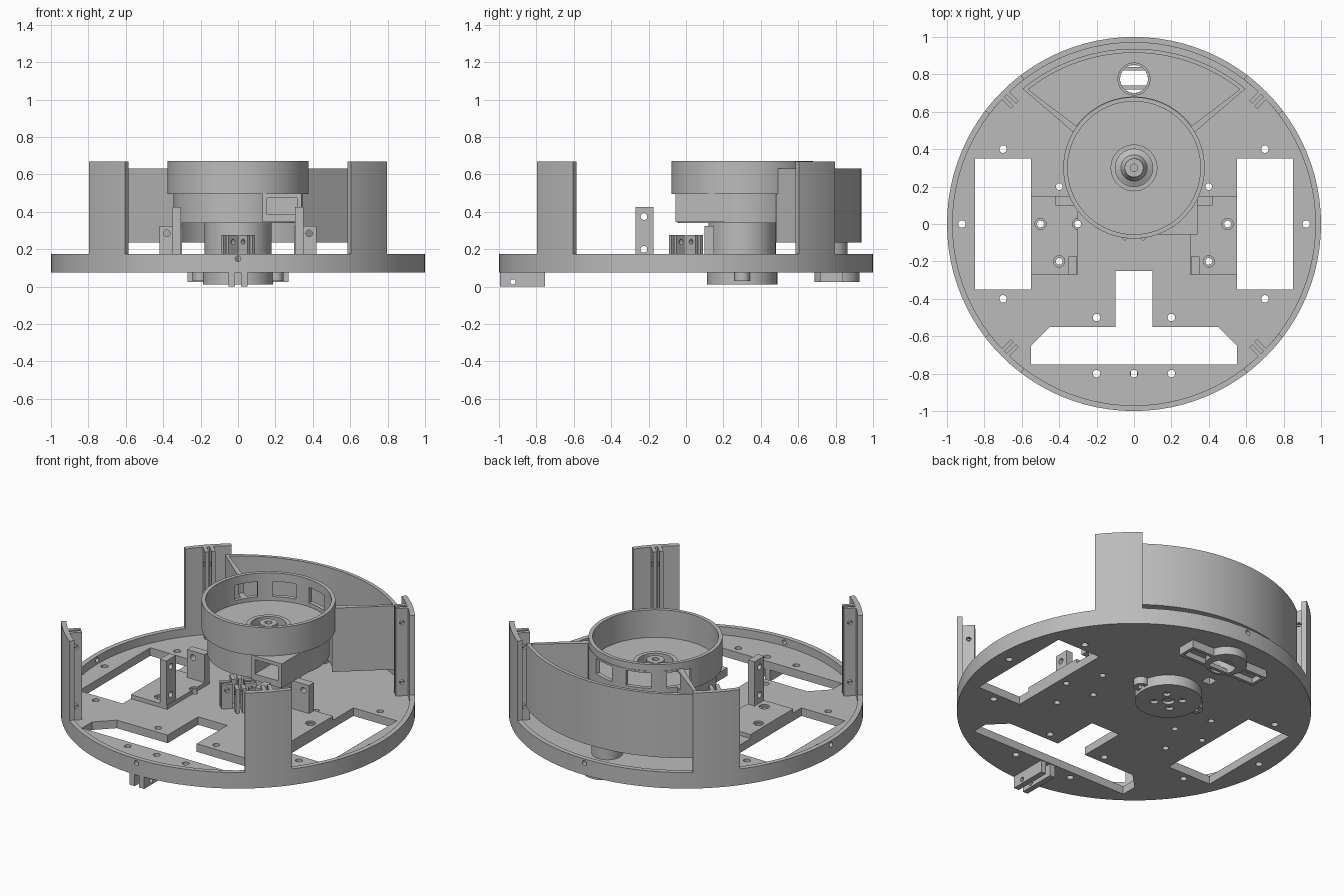
import bpy, bmesh, math
from mathutils import Vector, Matrix

if "Cube" in bpy.data.objects:
    bpy.data.objects.remove(bpy.data.objects["Cube"])

grey = bpy.data.materials.new("light_grey")
grey.use_nodes = True
grey.diffuse_color = (0.5, 0.5, 0.5, 1)
grey.node_tree.nodes["Principled BSDF"].inputs["Base Color"].default_value = (0.5, 0.5, 0.5, 1)


def finish(name, bm):
    bmesh.ops.remove_doubles(bm, verts=bm.verts, dist=1e-5)
    bmesh.ops.recalc_face_normals(bm, faces=bm.faces)
    mesh = bpy.data.meshes.new(name)
    bm.to_mesh(mesh)
    bm.free()
    mesh.materials.append(grey)
    obj = bpy.data.objects.new(name, mesh)
    bpy.context.collection.objects.link(obj)
    return obj


def prism(name, pts, z0, z1):
    """Extrude a plan outline between two heights."""
    bm = bmesh.new()
    face = bm.faces.new([bm.verts.new((x, y, z0)) for x, y in pts])
    res = bmesh.ops.extrude_face_region(bm, geom=[face])
    top = [v for v in res["geom"] if isinstance(v, bmesh.types.BMVert)]
    bmesh.ops.translate(bm, verts=top, vec=(0, 0, z1 - z0))
    return finish(name, bm)


def box(name, x0, x1, y0, y1, z0, z1, turn=0):
    obj = prism(name, [(x0, y0), (x1, y0), (x1, y1), (x0, y1)], z0, z1)
    obj.data.transform(Matrix.Rotation(math.radians(turn), 4, "Z"))
    return obj


def lathe(name, profile, y=0, steps=96):
    """Revolve a closed (radius, height) profile about a vertical axis."""
    bm = bmesh.new()
    verts = [bm.verts.new((r, 0, z)) for r, z in profile]
    edges = [bm.edges.new((verts[i - 1], verts[i])) for i in range(len(verts))]
    bmesh.ops.spin(bm, geom=verts + edges, cent=(0, 0, 0), axis=(0, 0, 1),
                   angle=math.tau, steps=steps, use_merge=True)
    dead = [e for e in bm.edges if not e.link_faces]
    bmesh.ops.delete(bm, geom=dead, context="EDGES")
    bmesh.ops.translate(bm, verts=bm.verts, vec=(0, y, 0))
    return finish(name, bm)


def rod(name, a, b, r, sides=20):
    a, b = Vector(a), Vector(b)
    bm = bmesh.new()
    bmesh.ops.create_cone(bm, cap_ends=True, segments=sides, radius1=r, radius2=r, depth=(b - a).length)
    bm.transform(Matrix.Translation((a + b) / 2) @ (b - a).to_track_quat("Z", "Y").to_matrix().to_4x4())
    return finish(name, bm)


def arc(r, a0, a1, n, y=0):
    angles = [math.radians(a0 + (a1 - a0) * i / n) for i in range(n + 1)]
    return [(r * math.cos(a), y + r * math.sin(a)) for a in angles]


def cut(targets, cutters):
    """Subtract every cutter from every target, then drop the cutters."""
    for obj in targets:
        for c in cutters:
            mod = obj.modifiers.new("cut", "BOOLEAN")
            mod.operation, mod.solver, mod.object = "DIFFERENCE", "EXACT", c
        bpy.context.view_layer.update()
        graph = bpy.context.evaluated_depsgraph_get()
        mesh = bpy.data.meshes.new_from_object(obj.evaluated_get(graph))
        obj.modifiers.clear()
        obj.data = mesh
    for c in cutters:
        bpy.data.objects.remove(c)


def drill(points, r, z0=0, z1=0.3):
    return [rod("drill", (x, y, z0), (x, y, z1), r) for x, y in points]


# Round base plate with a raised rim
plate = lathe("base_plate", [(0, .075), (1, .075), (1, .175), (.97, .175), (.97, .125), (0, .125)])
half = [(.1, -.25), (.1, -.55), (.45, -.55), (.55, -.65), (.55, -.75)]
openings = [prism("opening", half + [(-x, y) for x, y in reversed(half)], 0, .3),
            box("opening", -.13, -.07, .51, .57, 0, .3)]
for s in (-1, 1):
    openings.append(box("opening", *sorted((s * .55, s * .85)), -.35, .35, 0, .3))
    openings += drill([(s * .7, .4), (s * .7, -.4), (s * .92, 0), (s * .2, -.5), (s * .2, -.8)], .02)
    openings.append(rod("rim_hole", (s * .95, 0, .15), (s * 1.1, 0, .15), .015))
    openings.append(rod("rim_hole", (0, s * .95, .15), (0, s * 1.1, .15), .015))
openings += drill([(0, -.8)], .02) + drill([(0, .775)], .075)
cut([plate], openings)

# Motor pads with their upright brackets
pads = []
for s, side in ((1, "left"), (-1, "right")):
    def span(a, b):
        return sorted((s * a, s * b))
    pads.append(box(side + "_motor_pad", *span(.3, .55), -.27, .15, .12, .15))
    tall = box(side + "_tall_bracket", *span(.305, .35), -.27, -.175, .12, .425)
    low = box(side + "_low_bracket", *span(.3, .42), .1, .15, .12, .325)
    cut([tall], [rod("bolt", (s * .2, -.225, z), (s * .5, -.225, z), .018) for z in (.2, .375)])
    cut([low], [rod("bolt", (s * .38, 0, .285), (s * .38, .3, .285), .018)])
bolts = [(s * x, y) for s in (-1, 1) for x, y in ((.4, .2), (.4, -.2), (.5, 0), (.3, 0))]
cut([plate] + pads, drill(bolts, .018))
cut(pads, drill(bolts, .03, .14, .2))

# Four corner posts with slotted ribs, and matching clips at the middle
for n, a in enumerate((45, 135, 225, 315)):
    post = prism("corner_post_%d" % n, arc(1, a - 7.8, a + 7.8, 10) + arc(.97, a + 7.8, a - 7.8, 10), .075, .67)
    fins = []
    for y0, y1 in ((-.03, -.008), (.008, .03)):
        fins.append(box("post_rib", .9, .98, y0, y1, .12, .67, a))
        fins.append(box("center_clip", .035, .1, y0, y1, .12, .275, a))
    out = Vector((math.cos(math.radians(a)), math.sin(math.radians(a)), 0))
    side = Vector((-out.y, out.x, 0)) * .06
    holes = []
    for r, z in ((.935, .21), (.935, .58), (.068, .24)):
        p = out * r + Vector((0, 0, z))
        holes.append(rod("bolt", p - side, p + side, .014, 14))
    cut(fins, holes)

# Fan housing: hub, cup, top ring and inner inlet cone
housing = lathe("fan_housing", [
    (0, .075), (.18, .075), (.18, .34), (.345, .34), (.345, .495), (.378, .495), (.378, .672),
    (.355, .672), (.355, .5), (.125, .5), (.125, .52), (.1, .52), (.1, .42), (.07, .435),
    (.052, .47), (.05, .53), (.02, .53), (.02, .45), (0, .45)], .3)
chute = box("outlet_chute", .13, .34, -.055, .28, .345, .497)
cut([housing, chute], [box("mouth", .155, .315, -.2, .15, .385, .475)])

# Dust bin wrapped around the housing
bin_box = prism("dust_bin", arc(.937, 50.5, 129.5, 40) + arc(.36, 150, 30, 30, .3), .235, .632)
inner = prism("cavity", arc(.915, 51.8, 128.2, 40) + arc(.381, 144, 36, 30, .3), .26, .8)
cut([bin_box], [inner] + drill([(0, .775)], .075, .1, .4))
windows = []
for a in (74, 110, 146):
    windows.append(prism("window", arc(.43, a - 11, a + 11, 6, .3) + arc(.33, a + 11, a - 11, 6, .3), .525, .62))
cut([housing, bin_box], windows)

# Suction tube and nozzle frame under the plate
lathe("suction_tube", [(.075, .025), (.088, .025), (.088, .275), (.075, .275)], .775, 48)
frame = box("nozzle_frame", -.27, .27, .72, .84, .025, .08)
cut([frame], [box("channel", -.25, .25, .74, .82, 0, .06)] + drill([(0, .775)], .076, .05, .2))
boss = rod("nozzle_boss", (0, .81, .025), (0, .81, .08), .118, 48)
cut([boss], drill([(0, .775)], .076))

# Motor cap below the plate, with ears and screw recesses
cap = rod("motor_cap", (0, .3, .012), (0, .3, .08), .188, 64)
ring = [(.08 * math.cos(a), .3 + .08 * math.sin(a)) for a in (.78, 2.36, 3.93, 5.5)]
cut([cap], drill([(0, .3)], .035, 0, .03) + drill(ring, .022, 0, .03))
for s in (-1, 1):
    ear = rod("cap_ear", (s * .2, .3, .03), (s * .2, .3, .08), .042, 24)
    cut([ear], drill([(s * .2, .3)], .018, 0, .06))

# Forked caster bracket at the front
fork = [box("caster_fork", x, x + .035, -.995, -.755, 0, .08) for x in (-.05, .015)]
cut(fork, [rod("axle", (-.2, -.925, .025), (.2, -.925, .025), .014)])

# Smooth the round walls, keep the edges crisp
bpy.context.view_layer.update()
for obj in bpy.context.collection.objects:
    if obj.type == "MESH":
        bpy.ops.object.select_all(action="DESELECT")
        obj.select_set(True)
        bpy.context.view_layer.objects.active = obj
        bpy.ops.object.shade_smooth_by_angle(angle=math.radians(25))
